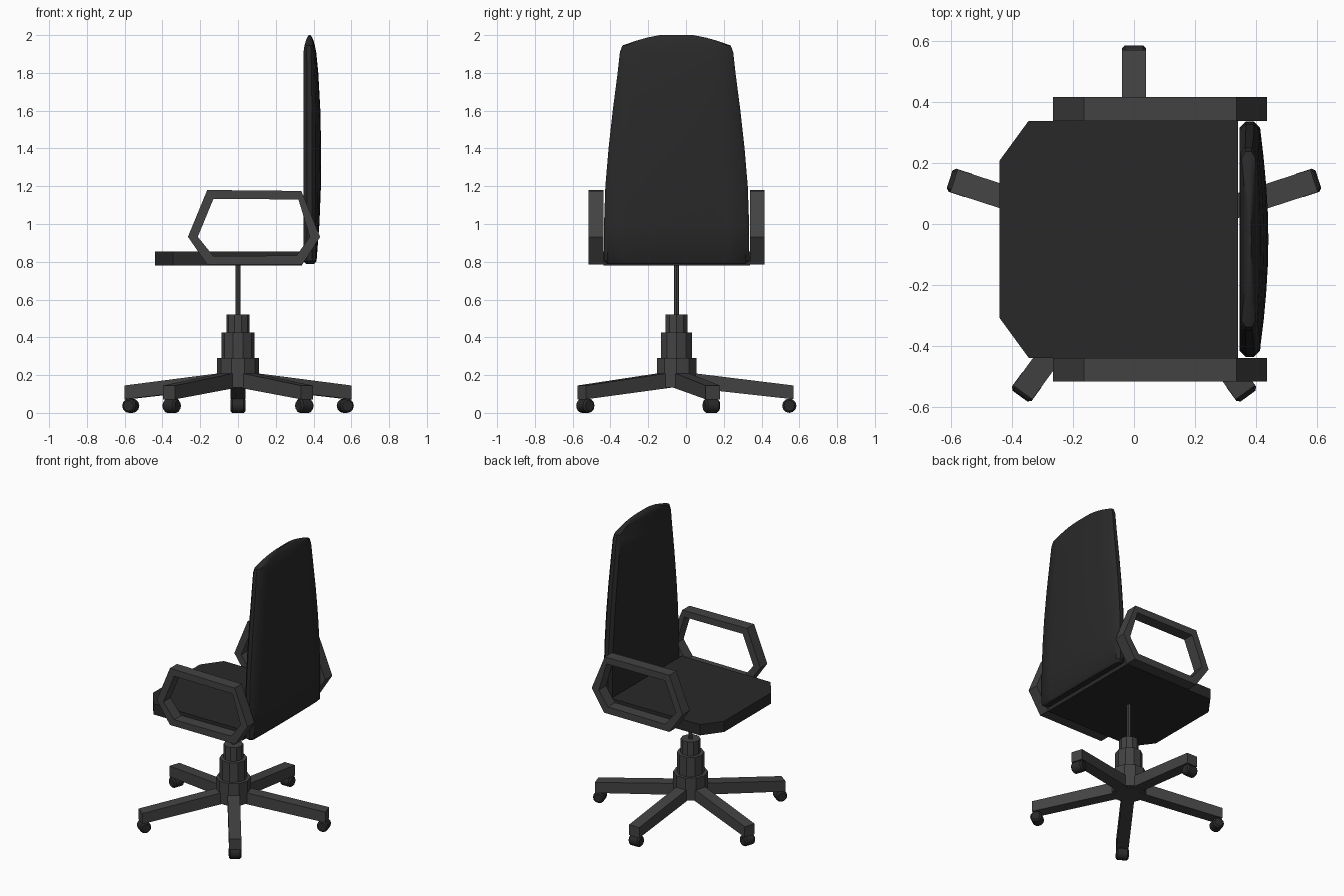
import bpy, bmesh
from math import sin, cos, pi, radians
from mathutils import Matrix

if "Cube" in bpy.data.objects:
    bpy.data.objects.remove(bpy.data.objects["Cube"])

CY = -0.05  # chair centre line in y


def material(name, v):
    m = bpy.data.materials.new(name)
    m.diffuse_color = (v, v, v, 1)
    m.use_nodes = True
    m.node_tree.nodes["Principled BSDF"].inputs["Base Color"].default_value = m.diffuse_color
    return m


FRAME = material("dark grey frame", 0.055)
PAD = material("black upholstery", 0.022)


def finish(name, bm, mat, matrix=Matrix(), smooth=None):
    bmesh.ops.recalc_face_normals(bm, faces=bm.faces)
    me = bpy.data.meshes.new(name)
    bm.to_mesh(me)
    bm.free()
    me.materials.append(mat)
    ob = bpy.data.objects.new(name, me)
    bpy.context.collection.objects.link(ob)
    ob.matrix_world = matrix
    if smooth:
        bpy.ops.object.select_all(action='DESELECT')
        ob.select_set(True)
        bpy.context.view_layer.objects.active = ob
        bpy.ops.object.shade_smooth_by_angle(angle=radians(smooth))
    return ob


def loft(rings, caps=True, closed=False):
    """Skin a list of equal-length closed rings."""
    bm = bmesh.new()
    vs = [[bm.verts.new(p) for p in r] for r in rings]
    n, count = len(rings[0]), len(rings)
    for i in range(count if closed else count - 1):
        a, b = vs[i], vs[(i + 1) % count]
        for k in range(n):
            bm.faces.new((a[k], a[(k + 1) % n], b[(k + 1) % n], b[k]))
    if caps and not closed:
        bm.faces.new(vs[0])
        bm.faces.new(vs[-1])
    return bm


def circle(r, z, n):
    return [(r * cos(2 * pi * k / n), r * sin(2 * pi * k / n), z) for k in range(n)]


# stepped hub and gas-lift rod
centre = Matrix.Translation((0, CY, 0))
for name, r, z0, z1, n in (("hub_lower", 0.11, 0.135, 0.29, 10),
                           ("hub_middle", 0.087, 0.29, 0.425, 10),
                           ("hub_upper", 0.062, 0.425, 0.52, 10),
                           ("lift_rod", 0.014, 0.52, 0.79, 8)):
    finish(name, loft([circle(r, z0, n), circle(r, z1, n)]), FRAME, centre)

# five legs with roller casters
leg_profile = [(0.05, 0.135), (0.05, 0.215), (0.62, 0.145), (0.62, 0.072)]
for i in range(5):
    turn = centre @ Matrix.Rotation(radians(18 + 72 * i), 4, 'Z')
    finish(f"leg_{i + 1}",
           loft([[(x, s * 0.039, z) for x, z in leg_profile] for s in (-1, 1)]),
           FRAME, turn)
    rolls = [(0.028, -0.04), (0.038, -0.03), (0.038, 0.03), (0.028, 0.04)]
    finish(f"caster_{i + 1}",
           loft([[(0.597 + x, y, 0.038 + z) for x, z, _ in circle(r, 0, 12)]
                 for r, y in rolls]), PAD, turn, 35)

# seat slab with clipped front corners
outline = [(0.34, -0.388), (0.34, 0.388), (-0.345, 0.388),
           (-0.44, 0.258), (-0.44, -0.258), (-0.345, -0.388)]
finish("seat", loft([[(x, y, z) for x, y in outline] for z in (0.78, 0.855)]),
       PAD, centre)

# backrest: half width, flat face x, rim x, bulge x at each height
levels = [(0.787, 0.365, 0.362, 0.398, 0.402),
          (0.805, 0.385, 0.346, 0.413, 0.416),
          (1.0, 0.384, 0.346, 0.413, 0.431),
          (1.2, 0.377, 0.346, 0.413, 0.439),
          (1.4, 0.360, 0.346, 0.413, 0.440),
          (1.6, 0.338, 0.346, 0.411, 0.436),
          (1.8, 0.312, 0.346, 0.407, 0.425),
          (1.91, 0.300, 0.347, 0.403, 0.414),
          (1.945, 0.287, 0.352, 0.398, 0.407),
          (1.97, 0.215, 0.359, 0.394, 0.400),
          (1.987, 0.155, 0.366, 0.390, 0.393),
          (2.0, 0.088, 0.374, 0.383, 0.384)]


def back_ring(z, w, x0, x1, x2):
    e = min(0.02, w * 0.2)
    d = (x1 - x0) * 0.3
    pts = [(x0, -w + e), (x0, w - e), (x0 + d, w), (x1 - d, w)]
    for k in range(9):
        t = 1 - k / 4
        pts.append((x1 + (x2 - x1) * (1 - t * t), t * (w - e)))
    pts += [(x1 - d, -w), (x0 + d, -w)]
    return [(x, y, z) for x, y in pts]


finish("backrest", loft([back_ring(*l) for l in levels]), PAD, centre, 40)

# hexagonal loop armrests
outer = [(-0.163, 1.18), (0.335, 1.175), (0.435, 0.932),
         (0.34, 0.785), (-0.163, 0.785), (-0.265, 0.932)]
inner = [(-0.13, 1.133), (0.32, 1.13), (0.38, 0.932),
         (0.31, 0.833), (-0.13, 0.83), (-0.213, 0.932)]
for name, side in (("left_armrest", -1), ("right_armrest", 1)):
    y0, y1 = side * 0.388, side * 0.466
    rings = [[(x, y, z) for x, z in prof]
             for prof, y in ((outer, y0), (outer, y1), (inner, y1), (inner, y0))]
    finish(name, loft(rings, closed=True), FRAME, centre)
